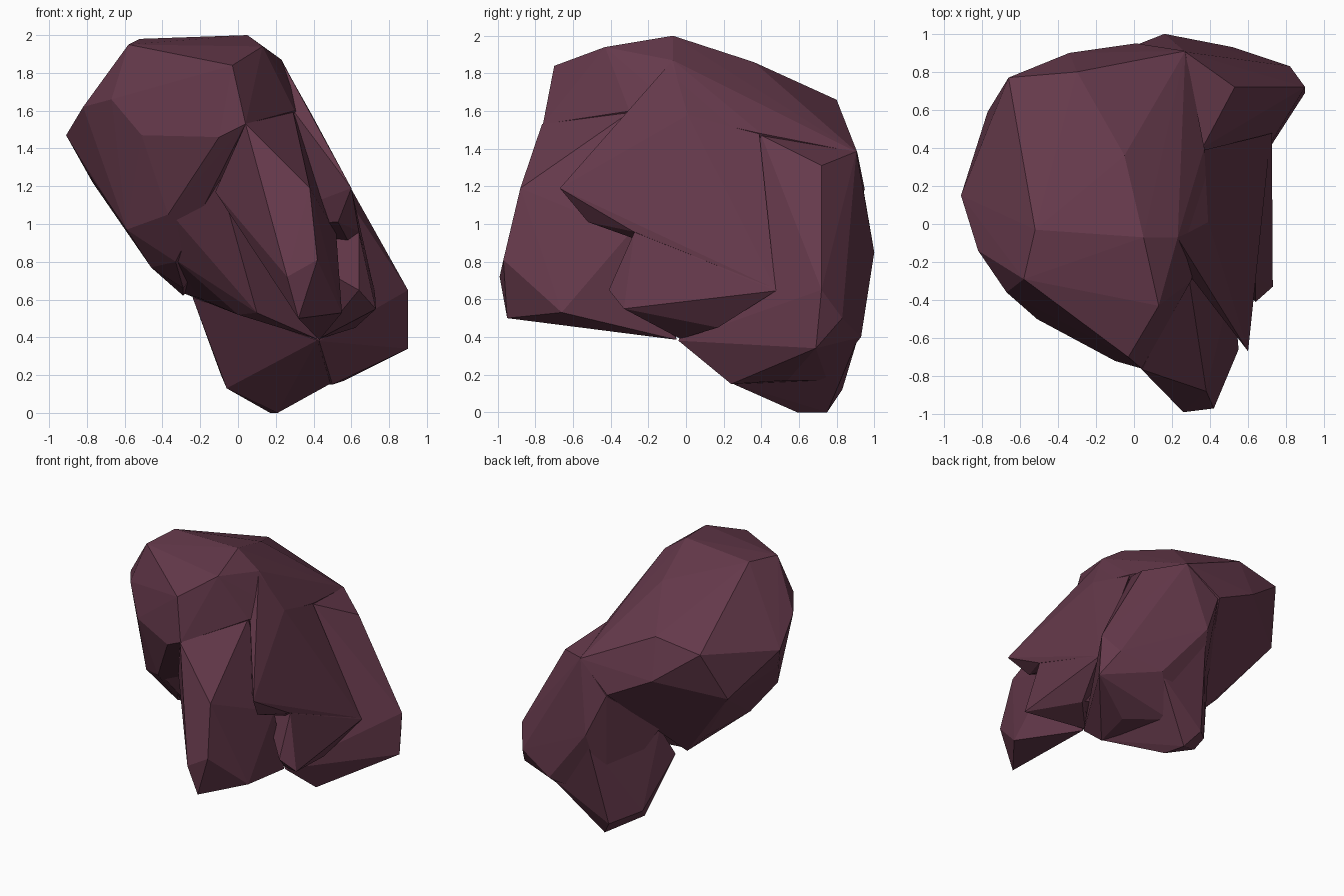
import bpy, bmesh

mat = bpy.data.materials.new("dark_plum")
mat.diffuse_color = (0.13, 0.041, 0.07, 1)


def hull(name, pts):
    """Faceted convex lump around a handful of corner points."""
    bm = bmesh.new()
    for p in pts:
        bm.verts.new(p)
    bmesh.ops.convex_hull(bm, input=bm.verts[:])
    loose = [v for v in bm.verts if not v.link_faces]
    bmesh.ops.delete(bm, geom=loose, context='VERTS')
    bmesh.ops.recalc_face_normals(bm, faces=bm.faces[:])
    me = bpy.data.meshes.new(name)
    bm.to_mesh(me)
    bm.free()
    me.materials.append(mat)
    ob = bpy.data.objects.new(name, me)
    bpy.context.collection.objects.link(ob)
    return ob


# Rounded upper mass, leaning to the left
upper = hull("faceted_body", [
    (.05, -.07, 2), (-.52, -.03, 1.98), (-.58, -.29, 1.95), (.13, -.43, 1.94),
    (-.2, -.46, 1.87), (-.03, -.7, 1.84), (.04, -.76, 1.53), (-.1, -.72, 1.46),
    (-.51, -.5, 1.47), (-.67, -.36, 1.66), (-.82, -.14, 1.62), (-.91, .15, 1.47),
    (-.8, .39, 1.4), (-.77, .59, 1.22), (-.66, .77, 1.6), (-.78, 0, 1.25),
    (-.37, -.45, 1.05), (-.59, -.28, .97), (-.55, .67, 1.2), (-.05, .36, 1.86),
    (-.3, .8, 1.66), (-.34, .9, 1.36), (.27, .91, 1.38), (.01, .95, 1.18),
    (.37, .4, 1.48), (.39, 0, 1.57), (.23, -.07, 1.87), (.3, -.3, 1.6),
    (-.46, -.13, .77), (-.29, .02, .66), (-.29, .4, .62), (-.33, -.27, .8),
    (-.44, .38, .77)])

# Rear lower lobe
rear = hull("rear_lobe", [
    (.9, .72, .65), (.9, .69, .34), (.82, .83, .5), (.52, .93, .4),
    (.16, 1, .85), (.53, .72, 1.31), (.27, .905, 1.385), (.36, .4, 1.47),
    (.72, .48, .65), (.56, .54, .17), (.5, .24, .15), (.3, .75, .17),
    (.43, -.04, .38), (-.2, .6, .85), (.02, .945, 1.17), (.1, .83, .3)])

# Small foot under the lobe
foot = hull("foot", [
    (-.06, .59, .13), (.17, .75, 0), (.21, .59, 0), (.08, .83, .12),
    (.1, .83, .29), (.3, .745, .165), (.49, .24, .155), (.42, -.03, .385),
    (-.24, .47, .61), (-.19, .59, .84), (.3, .6, .6), (-.09, .66, .2),
    (.5, .91, .385), (.16, .98, .8)])

# Recessed core joining the lumps underneath
core = hull("underside_core", [
    (.29, -.29, 1.58), (-.1, -.54, 1.25), (-.36, -.44, 1.06), (-.12, -.34, .8),
    (-.33, -.25, .81), (-.21, .1, .61), (0, -.15, .52), (.42, -.02, .39),
    (.6, .18, .46), (.3, .5, 1), (.1, -.25, .53), (-.28, .38, .63)])

# Projecting front wedge
snout = hull("front_wedge", [
    (.04, -.765, 1.53), (.07, -.64, 1.27), (-.12, -.56, 1.17), (.38, -.88, 1.19),
    (.42, -.97, .81), (.26, -.99, .72), (.32, -.95, .5), (.2, -.72, .77),
    (.43, -.05, .385), (.52, -.3, .95), (.29, -.29, 1.6), (.55, -.66, .53),
    (0, -.3, 1)])

# Side plate with its pointed front corner
plate = hull("side_plate", [
    (.23, -.075, 1.865), (.3, -.28, 1.59), (.6, -.67, 1.19), (.53, -.52, 1.01),
    (.64, -.28, .96), (.37, .39, 1.475), (.39, .01, 1.58), (.72, .475, .655),
    (.1, 0, 1)])

# Lower part of the side, below the notch
flank = hull("lower_flank", [
    (.64, -.275, .955), (.73, -.33, .55), (.64, -.41, .65), (.725, .478, .645),
    (.62, .17, .45), (.425, -.03, .39), (.2, 0, .9), (.36, .38, 1.46)])

# Merge all lumps into one faceted solid
parts = (rear, foot, core, snout, plate, flank)
for part in parts:
    m = upper.modifiers.new("join_" + part.name, 'BOOLEAN')
    m.operation = 'UNION'
    m.solver = 'EXACT'
    m.object = part
dg = bpy.context.evaluated_depsgraph_get()
merged = bpy.data.meshes.new_from_object(upper.evaluated_get(dg))
upper.modifiers.clear()
upper.data = merged
for part in parts:
    bpy.data.objects.remove(part)
